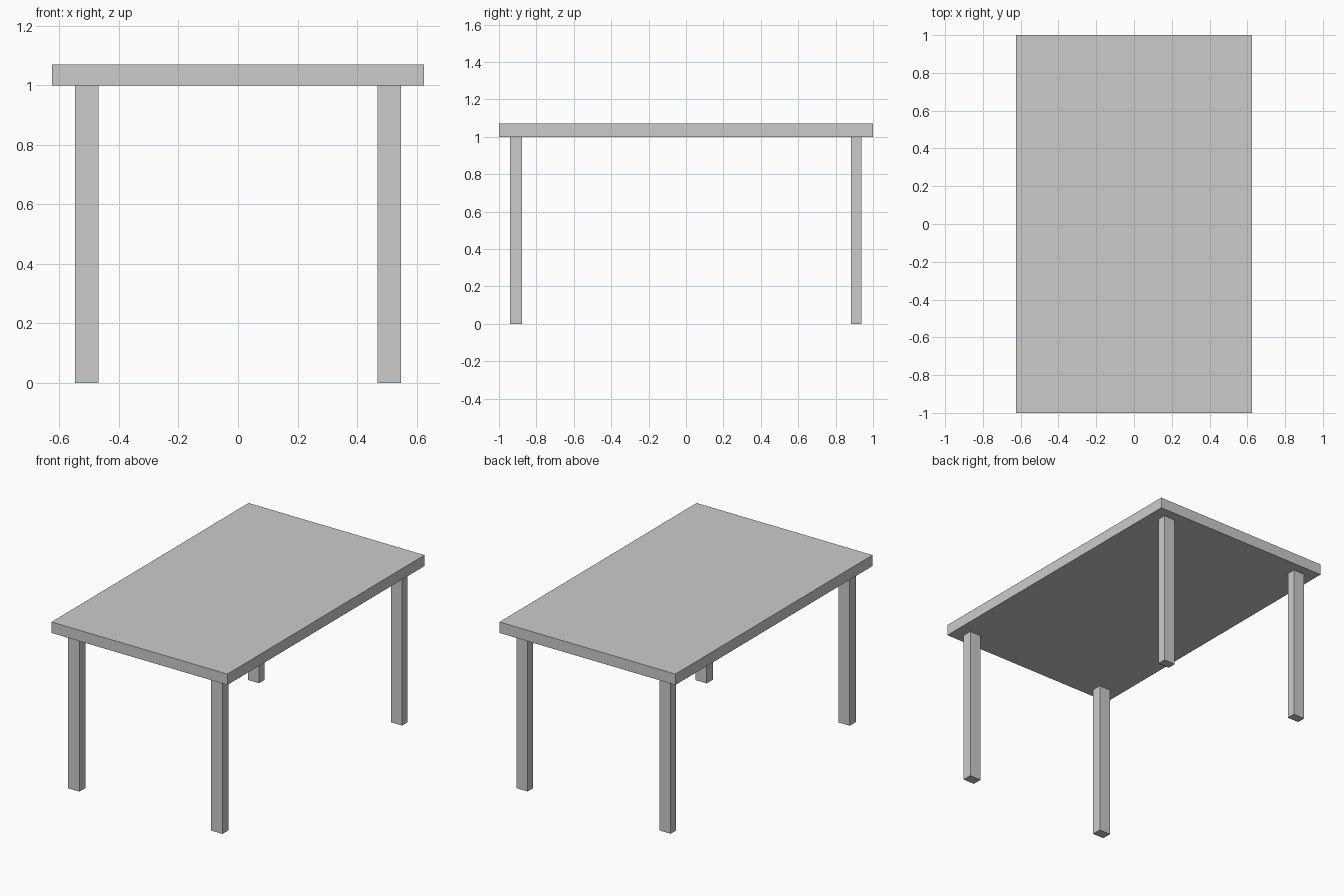
import bpy

if "Cube" in bpy.data.objects:
    bpy.data.objects.remove(bpy.data.objects["Cube"])


def box(name, lo, hi):
    """Axis-aligned box between two corners."""
    centre = [(a + b) / 2 for a, b in zip(lo, hi)]
    bpy.ops.mesh.primitive_cube_add(size=1, location=centre)
    obj = bpy.context.object
    obj.name = name
    obj.scale = [b - a for a, b in zip(lo, hi)]
    bpy.ops.object.transform_apply(location=False, rotation=False, scale=True)
    return obj


# Table top slab
box("table_top", (-0.625, -1, 1.0), (0.625, 1, 1.07))

# Four rectangular legs, wider across x than y
for end, y0, y1 in (("front", -0.94, -0.878), ("back", 0.882, 0.938)):
    for side, x0, x1 in (("left", -0.548, -0.468), ("right", 0.468, 0.548)):
        box(f"{end}_{side}_leg", (x0, y0, 0), (x1, y1, 1.0))
